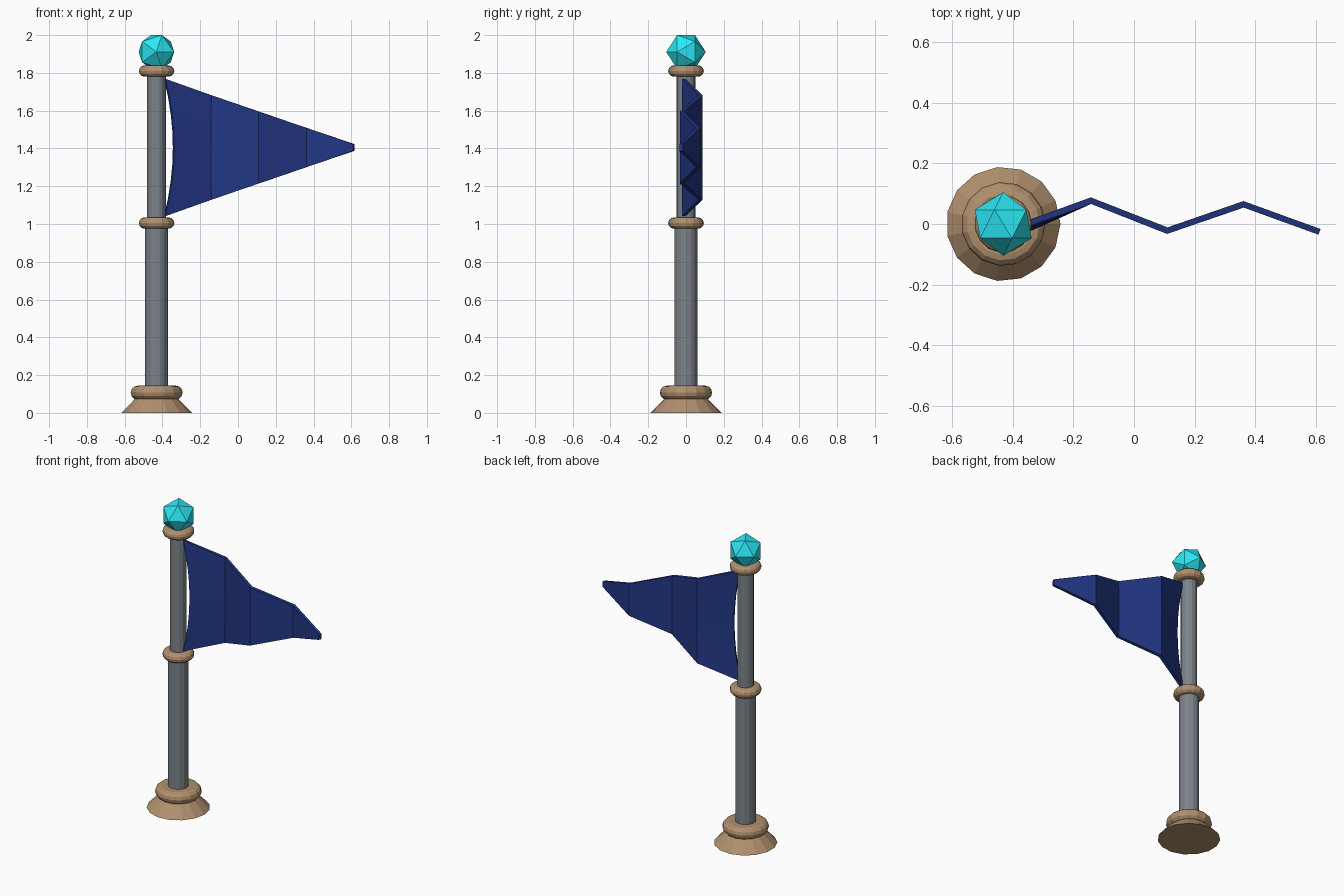
import bpy, bmesh, math

if "Cube" in bpy.data.objects:
    bpy.data.objects.remove(bpy.data.objects["Cube"])

CX = -0.432   # pole axis
SIDES = 15


def material(name, color):
    m = bpy.data.materials.new(name)
    m.diffuse_color = (*color, 1)
    m.use_nodes = True
    m.node_tree.nodes["Principled BSDF"].inputs["Base Color"].default_value = m.diffuse_color
    return m


BRONZE = material("bronze", (0.44, 0.28, 0.155))
STEEL = material("steel", (0.20, 0.23, 0.255))
CLOTH = material("navy_cloth", (0.016, 0.038, 0.235))
CRYSTAL = material("cyan_crystal", (0.024, 0.80, 0.90))


def add_object(name, bm, mat):
    me = bpy.data.meshes.new(name)
    bm.to_mesh(me)
    bm.free()
    ob = bpy.data.objects.new(name, me)
    bpy.context.collection.objects.link(ob)
    me.materials.append(mat)
    return ob


def lathe(name, profile, mat):
    """Closed solid turned from (radius, z) points listed bottom to top."""
    bm = bmesh.new()
    rings = []
    for r, z in profile:
        rings.append([bm.verts.new((CX + r * math.cos(2 * math.pi * i / SIDES),
                                    r * math.sin(2 * math.pi * i / SIDES), z))
                      for i in range(SIDES)])
    for low, top in zip(rings, rings[1:]):
        for i in range(SIDES):
            j = (i + 1) % SIDES
            bm.faces.new((low[i], low[j], top[j], top[i]))
    bm.faces.new(rings[0][::-1])
    bm.faces.new(rings[-1])
    return add_object(name, bm, mat)


def collar(name, z, radius, bulge):
    """Solid ring with a rounded rim."""
    angles = [math.radians(a) for a in range(-90, 91, 30)]
    lathe(name, [(radius + bulge * math.cos(a), z + bulge * math.sin(a))
                 for a in angles], BRONZE)


# Flared foot, two-part pole and its rings
lathe("base_foot", [(0.189, 0), (0.10, 0.09)], BRONZE)
collar("base_ring", 0.107, 0.102, 0.037)
lathe("lower_pole", [(0.062, 0.08), (0.062, 1.005)], STEEL)
lathe("upper_pole", [(0.05, 1.0), (0.05, 1.82)], STEEL)
collar("middle_ring", 1.005, 0.065, 0.03)
collar("top_ring", 1.81, 0.065, 0.03)

# Crystal finial, lying with a corner towards the front
bpy.ops.mesh.primitive_ico_sphere_add(subdivisions=1, radius=0.105,
                                      location=(CX, 0, 1.911),
                                      rotation=(math.pi / 2, 0, 0))
gem = bpy.context.object
gem.name = "crystal_finial"
gem.data.materials.append(CRYSTAL)

# Pleated pennant: folds along x, inner edge sagging away from the pole
folds = [(-0.388, -0.012), (-0.142, 0.077), (0.11, -0.022),
         (0.362, 0.065), (0.613, -0.026)]
ROWS = 8
bm = bmesh.new()
cols = []
for k, (x, y) in enumerate(folds):
    half = 0.363 + (0.018 - 0.363) * k / 4
    col = []
    for r in range(ROWS + 1):
        t = 2 * r / ROWS - 1
        sag = 0.047 * (1 - t * t) if k == 0 else 0
        col.append(bm.verts.new((x + sag, y, 1.405 + half * t)))
    cols.append(col)
for a, b in zip(cols, cols[1:]):
    for r in range(ROWS):
        bm.faces.new((a[r], b[r], b[r + 1], a[r + 1]))
flag = add_object("pennant", bm, CLOTH)
solid = flag.modifiers.new("thickness", 'SOLIDIFY')
solid.thickness = 0.02
solid.offset = 0
solid.use_even_offset = True
